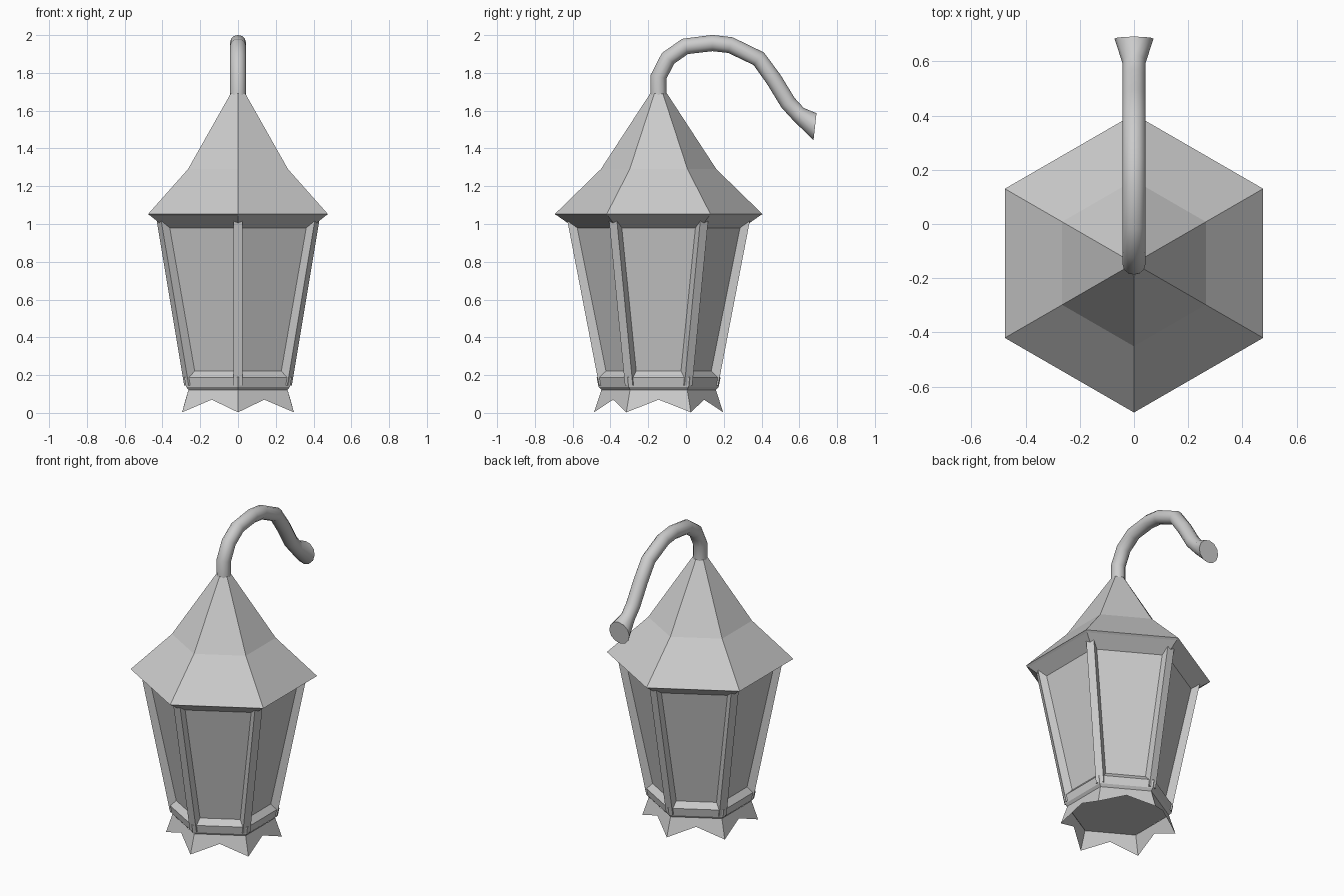
import bpy, bmesh
from math import sin, cos, pi, radians
from mathutils import Vector, Matrix

if "Cube" in bpy.data.objects:
    bpy.data.objects.remove(bpy.data.objects["Cube"])

CY = -0.145  # lantern axis offset in y


def finish(name, bm, smooth=False):
    bmesh.ops.recalc_face_normals(bm, faces=bm.faces[:])
    me = bpy.data.meshes.new(name)
    bm.to_mesh(me)
    bm.free()
    ob = bpy.data.objects.new(name, me)
    bpy.context.collection.objects.link(ob)
    if smooth:
        bpy.context.view_layer.objects.active = ob
        ob.select_set(True)
        bpy.ops.object.shade_smooth_by_angle(angle=radians(35))
        ob.select_set(False)
    return ob


def loft(name, rings, cap_start=True, cap_end=True, smooth=False):
    """Skin a list of equal-length point rings."""
    bm = bmesh.new()
    vs = [[bm.verts.new(p) for p in ring] for ring in rings]
    n = len(vs[0])
    for a, b in zip(vs, vs[1:]):
        for i in range(n):
            j = (i + 1) % n
            bm.faces.new((a[i], a[j], b[j], b[i]))
    if cap_start:
        bm.faces.new(vs[0])
    if cap_end:
        bm.faces.new(vs[-1])
    return finish(name, bm, smooth)


def hex_ring(r, z):
    return [Vector((r * cos(pi / 2 + k * pi / 3), CY + r * sin(pi / 2 + k * pi / 3), z))
            for k in range(6)]


def hex_loft(name, profile, **kw):
    return loft(name, [hex_ring(r, z) for r, z in profile], **kw)


# Base ring with sloping sill
hex_loft("base_ring", [(0.30, 0.12), (0.318, 0.138), (0.328, 0.187), (0.292, 0.222)])

# Glass panes
hex_loft("glass_panes", [(0.288, 0.20), (0.447, 0.99)])

# Roof with bell-shaped slope and bevelled underside
hex_loft("roof", [(0.442, 0.978), (0.535, 1.043), (0.55, 1.052), (0.306, 1.29), (0.045, 1.69)])

# Corner posts, leaning outward
for k in range(6):
    rot = Matrix.Translation((0, CY, 0)) @ Matrix.Rotation(k * pi / 3 + pi / 2, 4, 'Z')
    rings = []
    for r, z in ((0.315, 0.145), (0.484, 1.022)):
        rings.append([rot @ Vector((r + d, w, z))
                      for d, w in ((0, -0.024), (0, 0.024), (-0.06, 0.024), (-0.06, -0.024))])
    loft(f"corner_post_{k + 1}", rings)

# Flared skirt with a point under every corner and a notch between
bm = bmesh.new()
top, tip, mid = hex_ring(0.303, 0.122), hex_ring(0.342, 0.003), hex_ring(0.321, 0.07)
for k in range(6):
    j = (k + 1) % 6
    notch = (mid[k] + mid[j]) / 2
    bm.faces.new([bm.verts.new(p) for p in (top[k], tip[k], notch, tip[j], top[j])])
bmesh.ops.remove_doubles(bm, verts=bm.verts[:], dist=0.0005)
finish("pointed_skirt", bm)

# Hook: round tube along a bent path, flared at the end
path = [(-0.145, 1.67), (-0.145, 1.78), (-0.095, 1.877), (-0.005, 1.94), (0.14, 1.958),
        (0.235, 1.947), (0.385, 1.875), (0.465, 1.765), (0.54, 1.642), (0.595, 1.582),
        (0.683, 1.515)]
pts = [Vector((0, y, z)) for y, z in path]
rings = []
for i, p in enumerate(pts):
    if i == 0:
        t = Vector((0, 0, 1))
    elif i == len(pts) - 1:
        t = Vector((0, 0.99, -0.11)).normalized()
    else:
        t = ((pts[i + 1] - p).normalized() + (p - pts[i - 1]).normalized()).normalized()
    r = 0.072 if i == len(pts) - 1 else 0.043
    side = Vector((1, 0, 0))
    up = t.cross(side)
    rings.append([p + r * (cos(a) * side + sin(a) * up)
                  for a in (2 * pi * s / 12 for s in range(12))])
loft("hook", rings, smooth=True)
